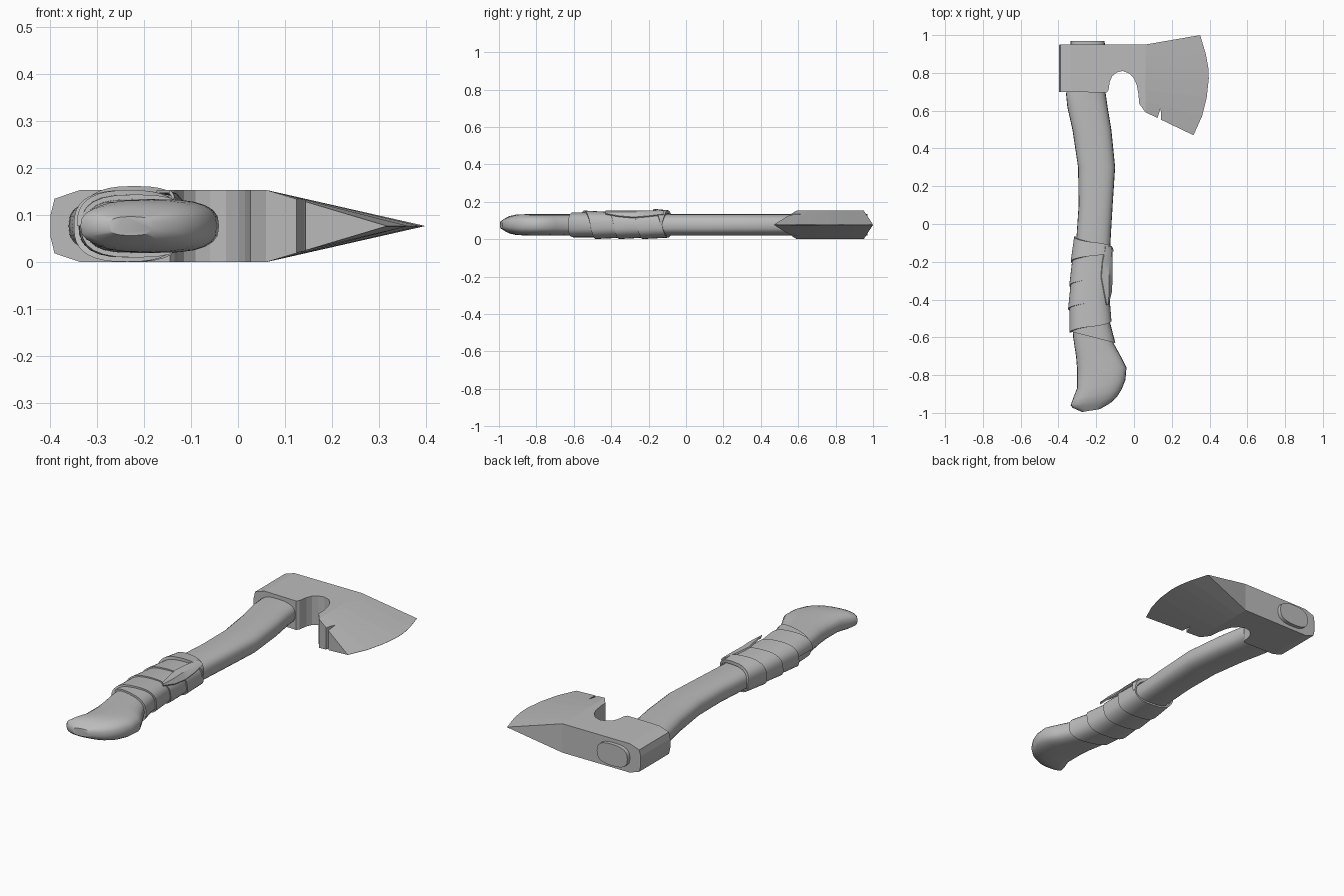
import bpy, bmesh
from math import pi, sin, cos, copysign, radians

if "Cube" in bpy.data.objects:
    bpy.data.objects.remove(bpy.data.objects["Cube"])

MID = 0.0767   # height of the flat symmetry plane
HALF = 0.057   # half thickness of the handle
SIDES = 24

grey = bpy.data.materials.new("plain grey")
grey.use_nodes = True
grey.diffuse_color = (0.5, 0.5, 0.5, 1)
grey.node_tree.nodes["Principled BSDF"].inputs["Base Color"].default_value = (0.5, 0.5, 0.5, 1)


def loft(name, rings, smooth=None):
    """Skin a list of equal closed rings and cap both ends."""
    bm = bmesh.new()
    loops = [[bm.verts.new(p) for p in ring] for ring in rings]
    n = len(loops[0])
    for a, b in zip(loops, loops[1:]):
        for i in range(n):
            j = (i + 1) % n
            bm.faces.new((a[i], a[j], b[j], b[i]))
    bm.faces.new(loops[0])
    bm.faces.new(loops[-1])
    bmesh.ops.remove_doubles(bm, verts=bm.verts, dist=0.0002)
    bmesh.ops.recalc_face_normals(bm, faces=bm.faces)
    mesh = bpy.data.meshes.new(name)
    bm.to_mesh(mesh)
    bm.free()
    obj = bpy.data.objects.new(name, mesh)
    bpy.context.collection.objects.link(obj)
    mesh.materials.append(grey)
    bpy.ops.object.select_all(action='DESELECT')
    obj.select_set(True)
    bpy.context.view_layer.objects.active = obj
    if smooth:
        bpy.ops.object.shade_smooth_by_angle(angle=radians(smooth))
    return obj


def rounded(angle, power=2.7):
    c, s = cos(angle), sin(angle)
    return (copysign(abs(c) ** (2 / power), c), copysign(abs(s) ** (2 / power), s))


def oval(left, right, half, grow=0.0):
    """Rounded ring spanning two plan points, so its ends may be slanted."""
    ring = []
    for i in range(SIDES):
        c, s = rounded(2 * pi * i / SIDES)
        k = 0.5 + 0.5 * c
        ring.append((left[0] + (right[0] - left[0]) * k + grow * c,
                     left[1] + (right[1] - left[1]) * k,
                     MID + (half + grow) * s))
    return ring


# Handle: y, left side x, right side x
sides = [(0.97, -0.335, -0.155), (0.72, -0.35, -0.152), (0.69, -0.36, -0.15),
         (0.62, -0.353, -0.14), (0.5, -0.326, -0.12), (0.3, -0.296, -0.1),
         (0.1, -0.293, -0.113), (-0.05, -0.303, -0.122), (-0.25, -0.32, -0.132),
         (-0.45, -0.33, -0.148), (-0.6, -0.322, -0.125), (-0.7, -0.307, -0.07),
         (-0.76, -0.302, -0.04)]
rings = [oval((l, y), (r, y), HALF) for y, l, r in sides]
# Slanted butt that rounds off
rings += [oval(l, r, h) for l, r, h in [
    ((-0.302, -0.87), (-0.045, -0.825), HALF),
    ((-0.325, -0.93), (-0.065, -0.875), 0.055),
    ((-0.335, -0.96), (-0.09, -0.915), 0.047),
    ((-0.325, -0.973), (-0.125, -0.948), 0.037),
    ((-0.275, -0.995), (-0.18, -0.98), 0.02)]]
loft("handle", rings, 40)


def edges(y):
    """Left and right handle x at a given y."""
    for (y1, l1, r1), (y0, l0, r0) in zip(sides, sides[1:]):
        if y >= y0:
            k = (y - y0) / (y1 - y0)
            return l0 + (l1 - l0) * k, r0 + (r1 - r0) * k
    return sides[-1][1:]


def on_handle(y, angle, grow):
    l, r = edges(y)
    c, s = rounded(angle)
    return ((l + r) / 2 + ((r - l) / 2 + grow) * c, y, MID + (HALF + grow) * s)


# Grip sleeve under the winding
loft("grip_sleeve", [oval((edges(a)[0], a), (edges(b)[1], b), HALF, 0.01)
                     for a, b in [(-0.57, -0.63), (-0.5, -0.52), (-0.35, -0.35), (-0.2, -0.19)]], 40)

# Wound strip, tapering to its end on top
strip = []
TURNS, STEPS = 3.5, 126
for i in range(STEPS + 1):
    turn = TURNS * i / STEPS
    y = -0.575 + 0.125 * turn
    width = 0.135
    lift = 0.0
    if turn > 3:
        width = 0.135 - 0.25 * (turn - 3)
        lift = 0.009 * sin(2 * pi * (turn - 3))
    a = pi - 2 * pi * turn
    strip.append([on_handle(y, a, 0.019 + lift), on_handle(y + width, a, 0.012 + lift),
                  on_handle(y + width, a, 0.004), on_handle(y, a, 0.008 + lift * 0.5)])
loft("grip_wrap", strip, 35)

# Loose end of the wrap: y, inner x, outer x, outer z
flap = []
for y, xi, xo, zo in [(-0.12, -0.15, -0.12, 0.135), (-0.2, -0.165, -0.113, 0.125),
                      (-0.28, -0.172, -0.113, 0.118), (-0.36, -0.157, -0.117, 0.125),
                      (-0.43, -0.143, -0.135, 0.138)]:
    xm = xi + (xo - xi) * 0.65
    top = [(xi, y, 0.153), (xm, y, 0.146), (xo, y, zo)]
    flap.append(top + [(x - 0.004, y, z - 0.006) for x, y, z in reversed(top)])
loft("wrap_loose_end", flap, 35)

# Axe head: x, lower y, upper y, half thickness
columns = [(-0.398, 0.7, 0.948, 0.025), (-0.39, 0.7, 0.95, 0.058),
           (-0.335, 0.7, 0.95, MID), (-0.145, 0.695, 0.95, MID),
           (-0.135, 0.708, 0.95, MID), (-0.128, 0.755, 0.95, MID),
           (-0.115, 0.783, 0.95, MID), (-0.09, 0.803, 0.95, MID),
           (-0.06, 0.81, 0.95, MID), (-0.025, 0.797, 0.95, MID),
           (0.0, 0.77, 0.95, MID), (0.015, 0.735, 0.95, MID),
           (0.024, 0.685, 0.95, MID), (0.027, 0.638, 0.95, MID),
           (0.06, 0.592, 0.95, MID)]
cutting_edge = [(0.315, 0.47), (0.36, 0.57), (0.385, 0.67), (0.396, 0.77),
                (0.393, 0.83), (0.38, 0.9), (0.35, 1.0)]
rows = len(cutting_edge)
head_rings = []
for x, lo, hi, h in columns:
    ys = [lo + (hi - lo) * j / (rows - 1) for j in range(rows)]
    head_rings.append([(x, y, MID + h) for y in ys] + [(x, y, MID - h) for y in reversed(ys)])
head_rings.append([(x, y, MID + 0.0005) for x, y in cutting_edge]
                  + [(x, y, MID - 0.0005) for x, y in reversed(cutting_edge)])
head = loft("axe_head", head_rings)

# Chip cut out of the beard
notch = [(0.105, 0.5), (0.145, 0.5), (0.141, 0.615)]
cutter = loft("chip_cutter", [[(x, y, z) for x, y in notch] for z in (-0.1, 0.3)])
cutter.hide_render = True
cut = head.modifiers.new("chip", 'BOOLEAN')
cut.operation = 'DIFFERENCE'
cut.solver = 'EXACT'
cut.object = cutter
bpy.context.view_layer.objects.active = head
bpy.ops.object.modifier_apply(modifier=cut.name)
bpy.data.objects.remove(cutter)
